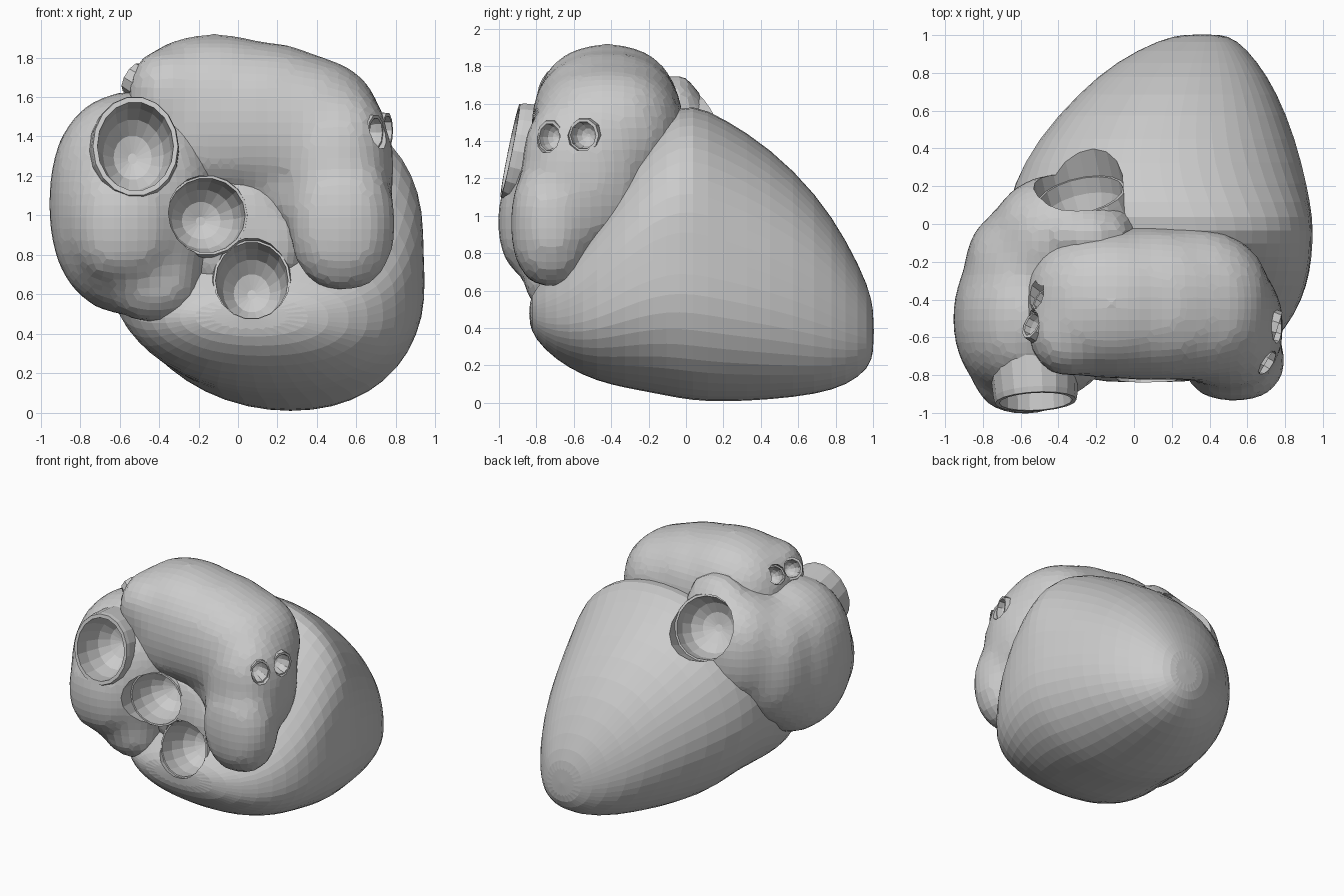
import bpy, bmesh
from math import sin, cos, pi
from mathutils import Vector, Matrix

if "Cube" in bpy.data.objects:
    bpy.data.objects.remove(bpy.data.objects["Cube"])


def finish(name, bm):
    bmesh.ops.recalc_face_normals(bm, faces=bm.faces)
    me = bpy.data.meshes.new(name)
    bm.to_mesh(me)
    bm.free()
    ob = bpy.data.objects.new(name, me)
    bpy.context.collection.objects.link(ob)
    return ob


def loft(bm, rings, cap_start=True, cap_end=True):
    vs = [[bm.verts.new(p) for p in r] for r in rings]
    n = len(vs[0])
    for a, b in zip(vs, vs[1:]):
        for i in range(n):
            j = (i + 1) % n
            bm.faces.new((a[i], a[j], b[j], b[i]))
    for ring, cap in ((vs[0], cap_start), (vs[-1], cap_end)):
        if cap:
            bm.faces.new(ring)


def apply_mods(ob):
    dg = bpy.context.evaluated_depsgraph_get()
    me = bpy.data.meshes.new_from_object(ob.evaluated_get(dg))
    ob.modifiers.clear()
    ob.data = me


def blobs(name, items, voxel=0.06):
    """Fuse slightly boxy ellipsoids (centre, radii) into one organic skin."""
    bm = bmesh.new()
    for c, r in items:
        res = bmesh.ops.create_icosphere(bm, subdivisions=4, radius=1)
        for v in res['verts']:
            v.co = Vector([c[k] + r[k] * (abs(v.co[k]) ** 0.87) * (1 if v.co[k] > 0 else -1)
                           for k in range(3)])
    ob = finish(name, bm)
    m = ob.modifiers.new("fuse", 'REMESH')
    m.mode = 'VOXEL'
    m.voxel_size = voxel
    s = ob.modifiers.new("soften", 'SMOOTH')
    s.factor = 0.5
    s.iterations = 5
    apply_mods(ob)
    ob.data.shade_flat()
    return ob


def lathe(name, profile, pos, normal, sx, n, caps):
    mat = Matrix.Translation(pos) @ Vector(normal).to_track_quat('Z', 'Y').to_matrix().to_4x4()
    bm = bmesh.new()
    rings = [[mat @ Vector((r * sx * cos(2 * pi * i / n), r * sin(2 * pi * i / n), z))
              for i in range(n)] for r, z in profile]
    loft(bm, rings, caps, True)
    return finish(name, bm)


# Ventricles: slices along y as (y, left, right, bottom, top)
slices = [(1.005, .27, .45, .28, .48), (.98, .14, .54, .18, .62), (.86, -.1, .65, .09, .87),
          (.7, -.29, .75, .04, 1.12), (.45, -.52, .85, .01, 1.37), (.2, -.66, .91, -.003, 1.53),
          (.03, -.69, .94, .005, 1.61), (-.1, -.69, .94, .03, 1.56), (-.25, -.69, .93, .06, 1.4),
          (-.4, -.66, .89, .09, 1.17), (-.55, -.58, .81, .14, .93), (-.7, -.46, .67, .23, .73),
          (-.81, -.3, .46, .34, .62), (-.84, -.15, .25, .43, .55)]
bm = bmesh.new()
rings = []
for y, l, r, b, t in slices:
    ring = []
    for i in range(24):
        a = 2 * pi * i / 24
        cx, cz = cos(a), sin(a)
        ex = abs(cx) ** 0.93 * (1 if cx > 0 else -1)
        ez = abs(cz) ** 0.93 * (1 if cz > 0 else -1)
        hz = (t - b) / 2
        # bottom leans to the right, the crest only near the base
        top_lean = 0.12 if y < .1 else 0.02 if y < .3 else -0.06
        lean = (top_lean if ez > 0 else 0.18) * hz * abs(ez)
        ring.append(((l + r) / 2 + (r - l) / 2 * ex + lean, y, (b + t) / 2 + hz * ez))
    rings.append(ring)
loft(bm, rings)
ventricles = finish("ventricles", bm)
ventricles.modifiers.new("round", 'SUBSURF').levels = 1
apply_mods(ventricles)

# Upper chamber sweeping over the top and down the right
upper = blobs("upper_atrium", [
    ((-.12, -.42, 1.48), (.46, .4, .44)),
    ((-.34, -.54, 1.6), (.22, .27, .25)),
    ((.08, -.42, 1.47), (.5, .41, .41)),
    ((.25, -.42, 1.44), (.48, .41, .38)),
    ((.5, -.54, 1.24), (.29, .34, .43)),
    ((.2, -.48, 1.17), (.22, .25, .22)),
    ((.53, -.72, .96), (.27, .22, .35))])

# Side chamber on the left, wrapping round to the rear opening
side = blobs("side_atrium", [
    ((-.52, -.5, 1.06), (.44, .44, .57)),
    ((-.49, -.26, 1.12), (.41, .38, .47)),
    ((-.34, -.09, 1.24), (.42, .36, .42)),
    ((-.58, -.76, .97), (.28, .25, .33)),
    ((-.24, -.06, 1.5), (.25, .15, .26)),
    ((-.42, -.65, .69), (.23, .22, .24))])

# Tissue between the openings
base = blobs("valve_base", [
    ((-.02, -.45, .92), (.37, .32, .38)),
    ((.15, -.52, .85), (.22, .24, .25))])

# Vessel openings: name, centre, facing, outer radius, inner radius, depth, width factor, wall length
openings = [
    ("large_vein", (-.52, -.94, 1.35), (.05, -.98, .2), .265, .23, .32, .84, .22),
    ("front_artery", (-.16, -.77, 1.0), (.1, -1, .1), .21, .19, .3, 1.04, .15),
    ("lower_valve", (.07, -.76, .67), (0, -1, .25), .22, .2, .3, .92, .15),
    ("rear_artery", (-.28, .15, 1.43), (-.2, .9, .4), .25, .225, .25, 1.0, .1),
    ("right_vein_front", (.7, -.73, 1.42), (.85, -.5, 0), .095, .075, .1, .85, .12),
    ("right_vein_back", (.76, -.55, 1.43), (.95, -.3, 0), .095, .075, .1, .95, .12),
    ("left_vein_back", (-.48, -.4, 1.68), (-.65, .5, .5), .085, .065, .1, 1.0, .12),
    ("left_vein_front", (-.54, -.53, 1.7), (-.75, .4, .45), .085, .065, .1, 1.0, .12)]
cutters = []
for name, pos, nrm, R, r, d, sx, ln in openings:
    n = 18 if R > .15 else 10
    lathe(name, [(R * 1.06, -ln), (R, -.03), (R * .97, 0), (r, 0), (r * .96, -.35 * d),
                 (r * .8, -.68 * d), (r * .5, -.9 * d), (r * .12, -d)], pos, nrm, sx, n, False)
    m = (R + r) / 2
    top = .2 if R > .15 else .08
    cutters.append(lathe("cutter", [(m, top), (m, -.4 * d), (m * .84, -.72 * d),
                                    (m * .5, -.95 * d), (m * .12, -d - .02)],
                         pos, nrm, sx, n, True))

# Hollow the openings out of every chamber
for ob in (ventricles, upper, side, base):
    for c in cutters:
        b = ob.modifiers.new("opening", 'BOOLEAN')
        b.operation = 'DIFFERENCE'
        b.solver = 'EXACT'
        b.object = c
    apply_mods(ob)
for c in cutters:
    bpy.data.objects.remove(c)
